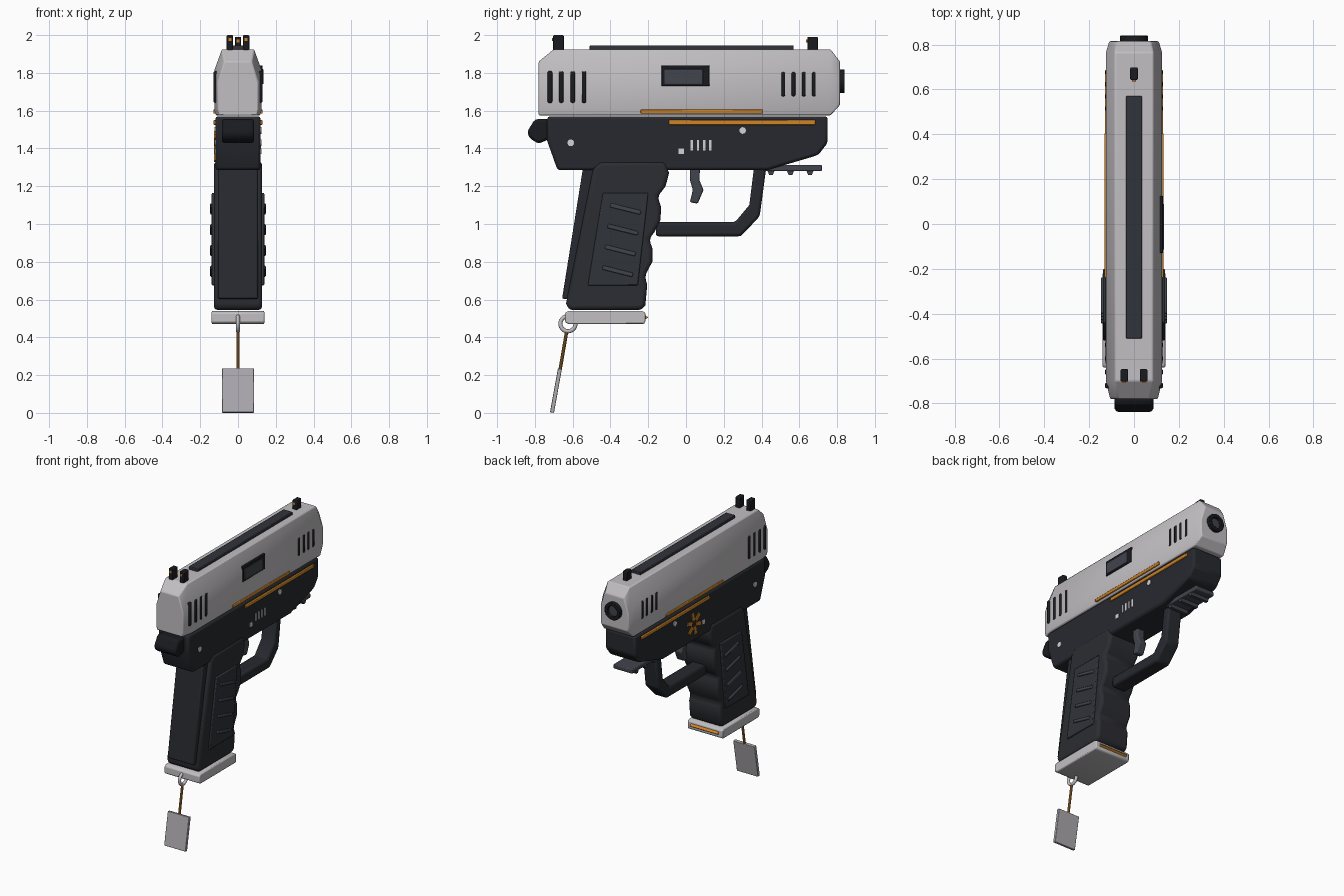
import bpy, bmesh, math
from mathutils import Matrix, Vector

if "Cube" in bpy.data.objects:
    bpy.data.objects.remove(bpy.data.objects["Cube"])


def mat(name, r, g, b):
    m = bpy.data.materials.new(name)
    m.diffuse_color = (r, g, b, 1)
    m.use_nodes = True
    m.node_tree.nodes["Principled BSDF"].inputs["Base Color"].default_value = m.diffuse_color
    return m


SILVER = mat("silver", 0.54, 0.52, 0.54)
FRAME = mat("frame charcoal", 0.020, 0.022, 0.028)
GRIP = mat("grip charcoal", 0.025, 0.026, 0.032)
PANEL = mat("panel grey", 0.030, 0.033, 0.042)
BLACK = mat("black", 0.010, 0.011, 0.014)
STEEL = mat("dark steel", 0.055, 0.058, 0.075)
ORANGE = mat("orange", 0.62, 0.23, 0.02)
CORD = mat("cord brown", 0.40, 0.17, 0.03)
PALE = mat("pale marking", 0.65, 0.65, 0.66)
TAG = mat("tag grey", 0.42, 0.40, 0.43)


def finish(name, bm, mats, bevel=0, seg=2):
    bmesh.ops.recalc_face_normals(bm, faces=bm.faces)
    me = bpy.data.meshes.new(name)
    bm.to_mesh(me)
    bm.free()
    ob = bpy.data.objects.new(name, me)
    bpy.context.collection.objects.link(ob)
    for m in mats:
        me.materials.append(m)
    if bevel:
        b = ob.modifiers.new("bevel", 'BEVEL')
        b.width, b.segments, b.limit_method = bevel, seg, 'ANGLE'
        b.angle_limit = math.radians(35)
    bpy.ops.object.select_all(action='DESELECT')
    ob.select_set(True)
    bpy.context.view_layer.objects.active = ob
    bpy.ops.object.shade_smooth_by_angle(angle=math.radians(35))
    return ob


def prism(name, pts, x0, x1, m, bevel=0, seg=2):
    """Side outline of (y, z) points, extruded from x0 to x1."""
    bm = bmesh.new()
    f = bm.faces.new([bm.verts.new((x0, y, z)) for y, z in pts])
    r = bmesh.ops.extrude_face_region(bm, geom=[f])
    vs = [v for v in r["geom"] if isinstance(v, bmesh.types.BMVert)]
    bmesh.ops.translate(bm, vec=(x1 - x0, 0, 0), verts=vs)
    return finish(name, bm, [m], bevel, seg)


def rect(y0, y1, z0, z1):
    return [(y0, z0), (y1, z0), (y1, z1), (y0, z1)]


def disc(y, z, r, n=12):
    return [(y + r * math.cos(2 * math.pi * i / n), z + r * math.sin(2 * math.pi * i / n)) for i in range(n)]


def bar(y0, z0, y1, z1, w):
    d = Vector((y1 - y0, z1 - z0)).normalized() * w / 2
    return [(y0 - d.y, z0 + d.x), (y0 + d.y, z0 - d.x), (y1 + d.y, z1 - d.x), (y1 - d.y, z1 + d.x)]


def both(name, pts, x0, x1, m, bevel=0):
    for side, s in (("left", -1), ("right", 1)):
        prism(f"{name}_{side}", pts, s * x0, s * x1, m, bevel)


# slide: cross-sections lofted along y, tapering at both ends
bm = bmesh.new()
rings = []
for y, k, lo, hi in ((-0.78, 0.85, 1.575, 1.86), (-0.70, 1, 1.575, 1.925),
                     (0.765, 1, 1.575, 1.925), (0.815, 0.88, 1.63, 1.86)):
    sh = hi - 0.11
    half = [(0.118, lo), (0.125, lo + 0.03), (0.125, sh), (0.085, hi)]
    sec = half + [(-x, z) for x, z in reversed(half)]
    rings.append([bm.verts.new((x * k, y, z)) for x, z in sec])
for a, b in zip(rings, rings[1:]):
    for i in range(8):
        j = (i + 1) % 8
        bm.faces.new((a[i], a[j], b[j], b[i]))
bm.faces.new(rings[0])
bm.faces.new(rings[-1])
finish("slide", bm, [SILVER], 0.006)

# slide details
prism("top_rib", rect(-0.51, 0.57, 1.915, 1.945), -0.036, 0.036, PANEL, 0.004)
for i in range(4):
    y = -0.72 + 0.06 * i
    both(f"rear_slot_{i}", rect(y - 0.013, y + 0.013, 1.64, 1.81), 0.10, 0.130, BLACK, 0.009)
    y = 0.515 + 0.054 * i
    both(f"front_slot_{i}", rect(y - 0.011, y + 0.011, 1.675, 1.805), 0.11, 0.130, BLACK, 0.008)
prism("ejection_port", rect(-0.13, 0.125, 1.73, 1.84), 0.09, 0.130, BLACK, 0.004)
prism("ejection_cover", rect(-0.115, 0.09, 1.74, 1.82), 0.10, 0.134, STEEL, 0.003)
both("slide_stripe", rect(-0.24, 0.405, 1.585, 1.607), 0.11, 0.131, ORANGE, 0.004)

# sights with coloured dots
for n, x, y, top in (("rear_sight_left", -0.043, -0.675, 2.0), ("rear_sight_right", 0.043, -0.675, 2.0),
                     ("front_sight", 0, 0.67, 1.99)):
    prism(n, rect(y - 0.028, y + 0.028, 1.91, top), x - 0.017, x + 0.017, BLACK, 0.005)
    prism(n + "_dot", rect(y - 0.034, y - 0.026, top - 0.03, top - 0.014), x - 0.008, x + 0.008, ORANGE)

# muzzle with a recessed bore
bm = bmesh.new()
bmesh.ops.create_cone(bm, cap_ends=True, segments=32, radius1=0.062, radius2=0.062, depth=0.06,
                      matrix=Matrix.Translation((0, 0.81, 1.755)) @ Matrix.Rotation(-math.pi / 2, 4, 'X'))
face = max(bm.faces, key=lambda f: f.calc_center_median().y)
bmesh.ops.inset_region(bm, faces=[face], thickness=0.024)
r = bmesh.ops.extrude_discrete_faces(bm, faces=[face])
bore = r["faces"][0]
bore.material_index = 1
bmesh.ops.translate(bm, vec=(0, -0.018, 0), verts=bore.verts)
bmesh.ops.remove_doubles(bm, verts=bm.verts, dist=0.0001)
finish("muzzle", bm, [BLACK, STEEL], 0.003)

# frame and tang
prism("frame", [(-0.735, 1.57), (-0.735, 1.44), (-0.68, 1.285), (0.43, 1.285), (0.70, 1.365),
                (0.75, 1.43), (0.75, 1.57)], -0.12, 0.12, FRAME, 0.015)
prism("tang", [(-0.70, 1.555), (-0.80, 1.555), (-0.84, 1.49), (-0.83, 1.455), (-0.78, 1.425),
               (-0.70, 1.46)], -0.086, 0.086, BLACK, 0.015)
both("frame_stripe", rect(-0.09, 0.685, 1.525, 1.55), 0.11, 0.129, ORANGE, 0.004)
both("rear_pin", disc(-0.61, 1.43, 0.018), 0.11, 0.125, PALE)
both("front_pin", disc(0.30, 1.495, 0.018), 0.11, 0.125, PALE)
both("square_pin", rect(-0.04, -0.01, 1.37, 1.40), 0.11, 0.124, PALE)
for i in range(4):
    y = 0.03 + 0.033 * i
    prism(f"tick_{i}", rect(y - 0.006, y + 0.006, 1.39, 1.445), 0.115, 0.123, PALE)

# plain rosette ornament on the left side
for i in range(6):
    a = i * math.pi / 3 + 0.3
    c, s = math.cos(a), math.sin(a)
    prism(f"rosette_petal_{i}", bar(0.08 + 0.025 * c, 1.41 + 0.025 * s, 0.08 + 0.08 * c, 1.41 + 0.08 * s, 0.028),
          -0.115, -0.126, ORANGE)

# accessory rail with cross teeth
prism("rail", rect(0.41, 0.72, 1.28, 1.312), -0.075, 0.075, STEEL, 0.006)
for i in range(3):
    y = 0.45 + 0.103 * i
    prism(f"rail_tooth_{i}", [(y - 0.02, 1.285), (y - 0.01, 1.26), (y + 0.01, 1.26), (y + 0.02, 1.285)],
          -0.07, 0.07, STEEL)

# trigger and guard
prism("trigger_guard", [(-0.16, 0.935), (0.29, 0.935), (0.39, 1.04), (0.425, 1.30), (0.36, 1.30),
                        (0.335, 1.10), (0.26, 1.01), (-0.16, 1.01)], -0.055, 0.055, FRAME, 0.014)
prism("trigger", [(0.02, 1.30), (0.075, 1.30), (0.07, 1.235), (0.093, 1.18), (0.062, 1.108), (0.02, 1.115),
                  (0.036, 1.18), (0.02, 1.235)], -0.03, 0.03, STEEL, 0.008)

# grip with finger grooves
prism("grip", [(-0.455, 1.33), (-0.49, 1.30), (-0.635, 0.58), (-0.62, 0.545), (-0.235, 0.545), (-0.215, 0.57),
               (-0.205, 0.68), (-0.218, 0.72), (-0.205, 0.75), (-0.178, 0.80), (-0.178, 0.87), (-0.195, 0.92),
               (-0.165, 0.96), (-0.135, 1.02), (-0.132, 1.09), (-0.15, 1.145), (-0.108, 1.20),
               (-0.09, 1.27), (-0.11, 1.33)], -0.128, 0.128, GRIP, 0.02, 3)
prism("backstrap", [(-0.545, 1.30), (-0.656, 0.605), (-0.60, 0.60), (-0.48, 1.30)],
      -0.105, 0.105, FRAME, 0.008)
both("grip_panel", [(-0.52, 0.675), (-0.255, 0.675), (-0.20, 1.165), (-0.44, 1.165)], 0.12, 0.139, PANEL, 0.006)
for i in range(4):
    y, z = -0.40 - 0.014 * i, 1.10 - 0.11 * i
    both(f"grip_ridge_{i}", bar(y, z, y + 0.16, z - 0.04, 0.022), 0.13, 0.147, STEEL, 0.005)

# magazine base
prism("base_plate", [(-0.64, 0.48), (-0.62, 0.47), (-0.225, 0.47), (-0.215, 0.48), (-0.215, 0.53),
                     (-0.235, 0.54), (-0.62, 0.54), (-0.64, 0.53)], -0.14, 0.14, SILVER, 0.012)
prism("base_accent", [(-0.23, 0.485), (-0.20, 0.505), (-0.23, 0.53)], -0.11, 0.11, ORANGE)

# ring, cord and hanging tag
bpy.ops.mesh.primitive_torus_add(major_radius=0.04, minor_radius=0.011, major_segments=28, minor_segments=10,
                                 location=(0, -0.625, 0.472), rotation=(0, math.pi / 2, 0))
ring = bpy.context.object
ring.name = "lanyard_ring"
ring.data.materials.append(SILVER)
bpy.ops.object.shade_smooth()
bm = bmesh.new()
a, b = Vector((0, -0.632, 0.43)), Vector((0, -0.668, 0.22))
bmesh.ops.create_cone(bm, cap_ends=True, segments=10, radius1=0.009, radius2=0.009, depth=(b - a).length,
                      matrix=Matrix.Translation((a + b) / 2) @ (b - a).to_track_quat('Z', 'Y').to_matrix().to_4x4())
finish("cord", bm, [CORD])
prism("tag", [(-0.678, 0.236), (-0.657, 0.232), (-0.699, 0.0), (-0.72, 0.004)], -0.085, 0.085, TAG, 0.003)
